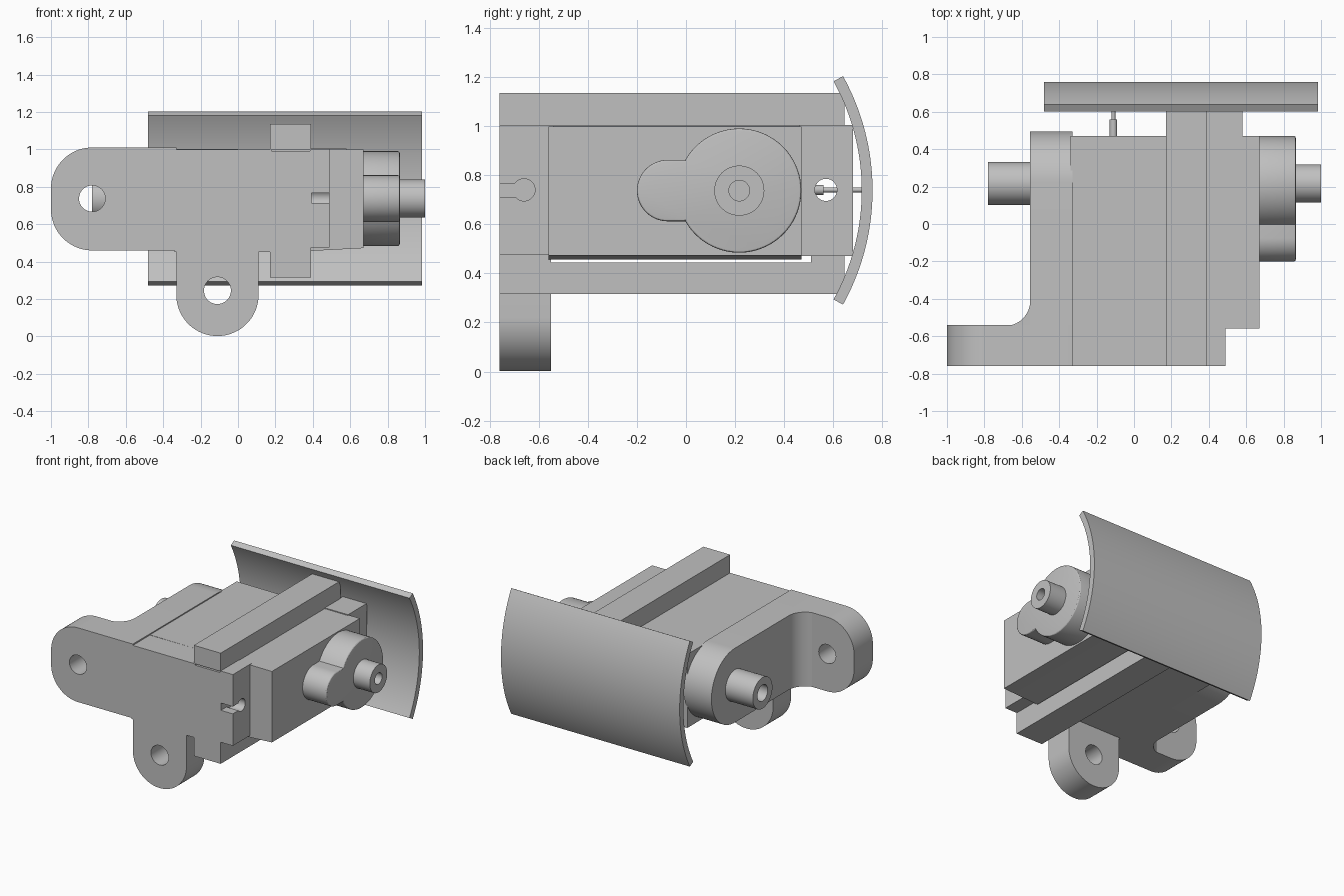
import bpy, bmesh
from math import sin, cos, radians

cube = bpy.data.objects.get("Cube")
if cube:
    bpy.data.objects.remove(cube, do_unlink=True)

grey = bpy.data.materials.new("plain_grey")
grey.use_nodes = True
grey.diffuse_color = (0.53, 0.53, 0.53, 1)
grey.node_tree.nodes["Principled BSDF"].inputs["Base Color"].default_value = grey.diffuse_color


def arc(cx, cy, r, start, end, n=24):
    angles = [radians(start + (end - start) * i / n) for i in range(n + 1)]
    return [(cx + r * cos(a), cy + r * sin(a)) for a in angles]


def rect(a0, a1, b0, b1):
    return [(a0, b0), (a1, b0), (a1, b1), (a0, b1)]


def place(axis, a, b, depth):
    return {"x": (depth, a, b), "y": (a, depth, b), "z": (a, b, depth)}[axis]


def prism(name, outline, axis, d0, d1, bevel=0):
    """Extrude a flat outline along an axis."""
    bm = bmesh.new()
    low, high = [[bm.verts.new(place(axis, a, b, d)) for a, b in outline] for d in (d0, d1)]
    bm.faces.new(low)
    cap = bm.faces.new(high)
    for i in range(len(outline)):
        j = (i + 1) % len(outline)
        bm.faces.new((low[i], low[j], high[j], high[i]))
    bmesh.ops.recalc_face_normals(bm, faces=bm.faces)
    if bevel:
        bmesh.ops.bevel(bm, geom=list(cap.edges), offset=bevel, segments=3,
                        profile=0.5, affect="EDGES")
    mesh = bpy.data.meshes.new(name)
    bm.to_mesh(mesh)
    bm.free()
    mesh.materials.append(grey)
    obj = bpy.data.objects.new(name, mesh)
    bpy.context.collection.objects.link(obj)
    return obj


def disc(name, a, b, r, axis, d0, d1):
    return prism(name, arc(a, b, r, 0, 360, 48)[:-1], axis, d0, d1)


def cut(obj, cutter):
    """Subtract the cutter, then discard it."""
    cutter.hide_render = True
    mod = obj.modifiers.new("cut", "BOOLEAN")
    mod.operation, mod.solver, mod.object = "DIFFERENCE", "EXACT", cutter
    bpy.context.view_layer.objects.active = obj
    bpy.ops.object.modifier_apply(modifier=mod.name)
    bpy.data.objects.remove(cutter, do_unlink=True)


MID = 0.737          # height of the shaft axis
SHAFT_Y = 0.217
FRONT, PLATE = -0.76, -0.55

# Front mounting ear with its hole and the fillet into the side arm
ear = prism("front_ear", arc(-0.78, 0.79, 0.22, 90, 180) + arc(-0.78, 0.68, 0.22, 180, 270)
            + [(-0.33, 0.46), (-0.33, 1.01)], "y", FRONT, -0.54)
cut(ear, disc("ear_cutter", -0.78, MID, 0.07, "y", -1, 0))
prism("ear_fillet", [(-0.555, -0.54)] + arc(-0.69, -0.41, 0.135, -90, 0), "z", 0.46, 1.01)

# Side arm with rounded rear end and stub shaft
prism("side_arm", [(FRONT, 0.46)] + arc(0.22, 0.735, 0.275, -90, 90, 40) + [(FRONT, 1.01)],
      "x", -0.555, -0.33)
stub = disc("arm_shaft", SHAFT_Y, MID, 0.115, "x", -0.78, -0.54)
cut(stub, disc("stub_cutter", SHAFT_Y, MID, 0.06, "x", -0.9, -0.6))

# Front plate and hanging lug
prism("front_plate", rect(-0.34, 0.18, 0.452, 1.0), "y", FRONT, PLATE)
lug = prism("lower_lug", arc(-0.11, 0.222, 0.22, 180, 360, 40) + [(0.11, 0.47), (-0.33, 0.47)],
            "y", FRONT, PLATE)
cut(lug, disc("lug_cutter", -0.11, 0.245, 0.072, "y", -1, 0))

# Drive housing, slightly tapered underneath
prism("drive_housing", [(-0.34, 0.457), (0.39, 0.457), (0.67, 0.472), (0.67, 0.998), (-0.34, 1.002)],
      "y", PLATE - 0.01, 0.47)

# Rail frame wrapped around the housing
rail = prism("rail_frame", [(FRONT, 0.315), (0.645, 0.315), (0.645, 1.135), (FRONT, 1.135),
                            (FRONT, 1.0), (0.51, 1.0), (0.51, 0.445), (PLATE, 0.445),
                            (PLATE, 0.99), (FRONT, 0.99)], "x", 0.17, 0.39)
cut(rail, disc("rail_cutter", 0.57, 0.74, 0.045, "x", 0, 1))

# Housing tabs, front one slotted
front_tab = prism("front_tab", rect(FRONT, PLATE + 0.01, 0.475, 1.003), "x", 0.385, 0.49)
cut(front_tab, disc("tab_hole_cutter", -0.66, 0.74, 0.045, "x", 0.392, 0.6))
cut(front_tab, prism("slot_cutter", rect(-0.8, -0.68, 0.712, 0.766), "x", 0.392, 0.6))
rear_tab = prism("rear_tab", rect(0.46, 0.68, 0.47, 1.005), "x", 0.385, 0.58)
cut(rear_tab, disc("rear_hole_cutter", 0.57, 0.74, 0.045, "x", 0, 1))

# Gear boss and output shaft
prism("gear_boss", arc(SHAFT_Y, MID, 0.253, -150.4, 150.4, 60)
      + arc(-0.075, MID, 0.125, 90, 270, 30), "x", 0.66, 0.865, bevel=0.01)
shaft = disc("output_shaft", SHAFT_Y, MID, 0.102, "x", 0.85, 1.0)
cut(shaft, disc("shaft_cutter", SHAFT_Y, MID, 0.042, "x", 0.87, 1.1))

# Stepped rear pin
disc("rear_pin", -0.11, 0.74, 0.02, "y", 0.46, 0.56)
disc("rear_pin_tip", -0.11, 0.74, 0.01, "y", 0.55, 0.725)

# Curved rear shield
prism("rear_shield", arc(-0.2, 0.738, 0.96, -29, 29, 40) + arc(-0.2, 0.738, 0.916, 29, -29, 40),
      "x", -0.48, 0.985)

# Smooth the round walls, keep the edges crisp
bpy.ops.object.select_all(action="DESELECT")
for obj in bpy.context.scene.objects:
    if obj.type == "MESH" and grey.name in obj.data.materials:
        obj.select_set(True)
        bpy.context.view_layer.objects.active = obj
bpy.ops.object.shade_smooth_by_angle(angle=radians(28))
